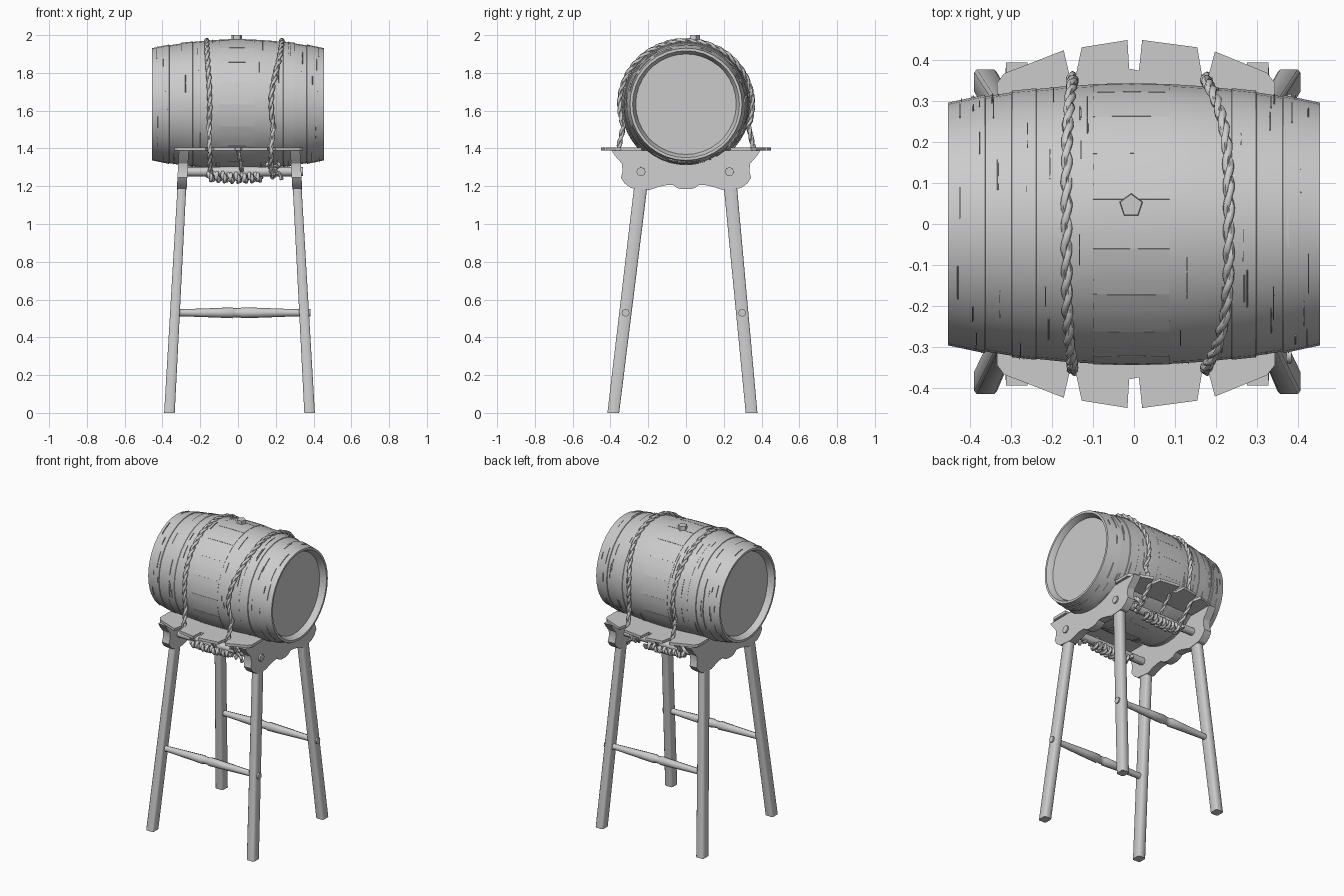
import bpy, bmesh, math, random
from math import sin, cos, pi, radians
from mathutils import Vector

if "Cube" in bpy.data.objects:
    bpy.data.objects.remove(bpy.data.objects["Cube"])

random.seed(4)
ZC = 1.634  # height of barrel axis


def finish(bm, name, angle=35):
    bmesh.ops.remove_doubles(bm, verts=bm.verts, dist=1e-5)
    bmesh.ops.recalc_face_normals(bm, faces=bm.faces)
    me = bpy.data.meshes.new(name)
    bm.to_mesh(me)
    bm.free()
    me.shade_smooth()
    me.set_sharp_from_angle(angle=radians(angle))
    ob = bpy.data.objects.new(name, me)
    bpy.context.collection.objects.link(ob)
    return ob


def lathe(bm, prof, n, y=0, z=ZC, a0=0, a1=2 * pi, closed=False):
    """Revolve (x, r) points about an x-parallel axis; closed = solid arc piece."""
    full = abs(a1 - a0 - 2 * pi) < 1e-6
    rings = []
    for i in range(n if full else n + 1):
        a = a0 + (a1 - a0) * i / n
        rings.append([bm.verts.new((x, y + r * cos(a), z + r * sin(a))) for x, r in prof])
    m = len(prof)
    for i in range(n):
        p, q = rings[i], rings[(i + 1) % len(rings)]
        for j in range(m if closed else m - 1):
            k = (j + 1) % m
            bm.faces.new((p[j], p[k], q[k], q[j]))
    if closed and not full:
        bm.faces.new(rings[0])
        bm.faces.new(rings[-1])


def prism(bm, pts, off):
    """Extrude a 3D outline along off into a closed solid."""
    a = [bm.verts.new(p) for p in pts]
    b = [bm.verts.new(Vector(p) + Vector(off)) for p in pts]
    bm.faces.new(a)
    bm.faces.new(b)
    for k in range(len(a)):
        bm.faces.new((a[k - 1], a[k], b[k], b[k - 1]))


def tube(bm, pts, r, n=6):
    """Round tube through points."""
    pts = [Vector(p) for p in pts]
    nrm = (pts[1] - pts[0]).orthogonal().normalized()
    rings = []
    for i, p in enumerate(pts):
        t = (pts[min(i + 1, len(pts) - 1)] - pts[max(i - 1, 0)]).normalized()
        nrm = (nrm - t * nrm.dot(t)).normalized()
        b = t.cross(nrm)
        rings.append([bm.verts.new(p + r * (cos(2 * pi * k / n) * nrm + sin(2 * pi * k / n) * b)) for k in range(n)])
    for p, q in zip(rings, rings[1:]):
        for k in range(n):
            bm.faces.new((p[k], p[(k + 1) % n], q[(k + 1) % n], q[k]))
    bm.faces.new(rings[0])
    bm.faces.new(rings[-1])


def rope(bm, path, r=0.015, pitch=0.11):
    """Two strands twisted around a path."""
    pts = []
    for a, b in zip(path, path[1:]):
        a, b = Vector(a), Vector(b)
        s = max(1, round((b - a).length / 0.012))
        pts += [a.lerp(b, i / s) for i in range(s)]
    pts.append(Vector(path[-1]))
    strands, d = ([], []), 0
    nrm = (pts[1] - pts[0]).orthogonal().normalized()
    for i, p in enumerate(pts):
        t = (pts[min(i + 1, len(pts) - 1)] - pts[max(i - 1, 0)]).normalized()
        nrm = (nrm - t * nrm.dot(t)).normalized()
        d += (p - pts[i - 1]).length if i else 0
        a = 2 * pi * d / pitch
        o = (cos(a) * nrm + sin(a) * t.cross(nrm)) * r * 0.4
        strands[0].append(p + o)
        strands[1].append(p - o)
    for s in strands:
        tube(bm, s, r * 0.62)


# barrel body with stepped hoops and recessed heads
half = [(.415, 0), (.415, .266), (.43, .27), (.455, .283), (.455, .297), (.365, .316), (.363, .312),
        (.30, .322), (.298, .326), (.24, .332), (.238, .330), (.17, .337), (.09, .342), (0, .343)]
bm = bmesh.new()
lathe(bm, [(-x, r) for x, r in half] + half[-2::-1], 36)
finish(bm, "barrel_body")

# head boards
bm = bmesh.new()
for s in (-1, 1):
    for i in range(6):
        y0 = -.264 + .088 * i
        ys = [y0 + .088 * k / 4 for k in range(5)]
        h = [math.sqrt(max(.265 ** 2 - y * y, .0005)) for y in ys]
        x = s * (.418 + random.uniform(0, .0015))
        prism(bm, [(x, y, ZC + k) for y, k in zip(ys, h)] +
              [(x, y, ZC - k) for y, k in zip(ys[::-1], h[::-1])], (-s * .01, 0, 0))
finish(bm, "barrel_head_boards")

# raised middle staves
bm = bmesh.new()
for i in range(18):
    e = random.uniform(.001, .003)
    a = 2 * pi * i / 18
    lathe(bm, [(-.1, .335), (-.1, .341 + e), (-.005, .343 + e), (.087, .341 + e), (.087, .335)],
          3, a0=a + .003, a1=a + 2 * pi / 18 - .003, closed=True)
finish(bm, "barrel_middle_staves")

# wood grain splits around the barrel
bm = bmesh.new()
for x, r in ((.42, .3045), (.385, .312), (.335, .3165), (.27, .329), (.205, .3335), (.125, .340)):
    for s in (-1, 1):
        for k in range(10):
            a, w = random.uniform(0, 2 * pi), random.uniform(.08, .35)
            c = s * x + random.uniform(-.012, .012)
            lathe(bm, [(c - .002, r - .008), (c - .001, r + .003), (c + .001, r + .003), (c + .002, r - .008)],
                  4, a0=a, a1=a + w, closed=True)
finish(bm, "barrel_grain_splits")

# bung
bm = bmesh.new()
r = bmesh.ops.create_cone(bm, cap_ends=True, segments=5, radius1=.031, radius2=.028, depth=.04)
bmesh.ops.translate(bm, vec=(-.007, .045, 1.98), verts=r['verts'])
finish(bm, "bung", 20)

# cradle end plates: scalloped lower edge, arc cut for the barrel, leaning with the legs
side = [(.395, 1.39), (.375, 1.36), (.34, 1.32), (.335, 1.28), (.345, 1.245), (.325, 1.215), (.29, 1.19),
        (.195, 1.18), (.15, 1.195), (.11, 1.205), (.07, 1.207), (.045, 1.19), (.02, 1.184)]
arc = [(.32 * sin(radians(a)), ZC - .32 * cos(radians(a))) for a in range(-40, 41, 8)]
outline = arc + side + [(-y, z) for y, z in side[::-1]]


def leg_x(s, z):
    return .008 + s * (.371 - .055 * z)


for s, nm in ((-1, "left"), (1, "right")):
    bm = bmesh.new()
    prism(bm, [(leg_x(s, z) - .026, y, z) for y, z in outline], (.052, 0, 0))
    finish(bm, nm + "_cradle_plate", 25)

# splayed legs with softened corners
sec = [(.5, .38), (.38, .5), (-.38, .5), (-.5, .38), (-.5, -.38), (-.38, -.5), (.38, -.5), (.5, -.38)]
for s, nx in ((-1, "left"), (1, "right")):
    for y0, y1, ny in ((-.385, -.236, "front"), (.347, .232, "back")):
        bm = bmesh.new()
        rings = [[bm.verts.new((leg_x(s, z) + a * wx, y + b * wy, z)) for a, b in sec]
                 for z, y, wx, wy in ((0, y0, .056, .062), (1.23, y1, .046, .07))]
        bm.faces.new(rings[0])
        bm.faces.new(rings[1])
        for k in range(8):
            bm.faces.new((rings[0][k], rings[0][k - 1], rings[1][k - 1], rings[1][k]))
        finish(bm, f"{ny}_{nx}_leg", 60)

# turned stretchers between legs, and rope rods through the plates
for y, yr, nm in ((-.32, -.238, "front"), (.297, .23, "back")):
    bm = bmesh.new()
    lathe(bm, [(-.345, 0), (-.345, .019), (-.29, .019), (-.12, .025), (-.03, .029), (-.022, .024), (.012, .024),
               (.02, .029), (.12, .026), (.30, .019), (.385, .021), (.385, 0)], 8, y, .53)
    finish(bm, nm + "_stretcher", 50)
    bm = bmesh.new()
    lathe(bm, [(-.312, 0), (-.312, .024), (0, .027), (.345, .024), (.345, 0)], 8, yr, 1.277)
    finish(bm, nm + "_rope_rod", 50)

# notched side shelves beside the barrel
edge = [(-.335, .345), (-.318, .368), (-.172, .425), (-.158, .365), (-.142, .365), (-.128, .432), (-.016, .45),
        (-.012, .38), (.012, .375), (.02, .45), (.155, .432), (.166, .365), (.183, .365), (.198, .422),
        (.325, .37), (.345, .345)]
for s, nm in ((-1, "front"), (1, "back")):
    bm = bmesh.new()
    prism(bm, [(x, s * y, 1.388) for x, y in [(-.335, .235)] + edge + [(.345, .235)]], (0, 0, .018))
    finish(bm, nm + "_shelf", 25)

# ropes over the barrel, through the notches and down to the rods
for xt, xe, nm in ((-.165, -.15, "left"), (.232, .175, "right")):
    path = [(xe + .01, -.235, 1.245), (xe, -.28, 1.30), (xe, -.36, 1.39)]
    for i in range(-4, 41):
        a = pi - i * pi / 36
        path.append((xt + (xe - xt) * abs(cos(a)) ** 4, .352 * cos(a), ZC + .337 * sin(a)))
    path += [(xe, .36, 1.39), (xe, .28, 1.30), (xe + .01, .235, 1.245)]
    bm = bmesh.new()
    rope(bm, path, .0145)
    finish(bm, nm + "_barrel_rope", 60)

# lashings coiled under the rods, centre ties and end knots
for s, yr, nm in ((-1, -.242, "front"), (1, .234, "back")):
    bm = bmesh.new()
    coil = []
    for i in range(129):
        a = 2 * pi * i / 16
        rad = .02 + .004 * sin(i * .35)
        coil.append((-.165 + .285 * i / 128, yr + rad * 1.4 * cos(a), 1.25 + rad * sin(a)))
    rope(bm, coil, .016, .08)
    rope(bm, [(0, s * .345, 1.395), (.02, s * .27, 1.28)], .012)
    knot = []
    for i in range(41):
        t = 2 * pi * i / 40
        knot.append((.187 + .022 * (sin(t) + .6 * sin(2 * t)), s * .275 + .018 * cos(3 * t),
                     1.295 + .022 * (cos(t) - .8 * cos(2 * t))))
    rope(bm, knot, .014, .08)
    rope(bm, [(.19, s * .28, 1.28), (.222, s * .285, 1.265), (.232, s * .285, 1.235)], .011)
    finish(bm, nm + "_rope_lashing", 60)
